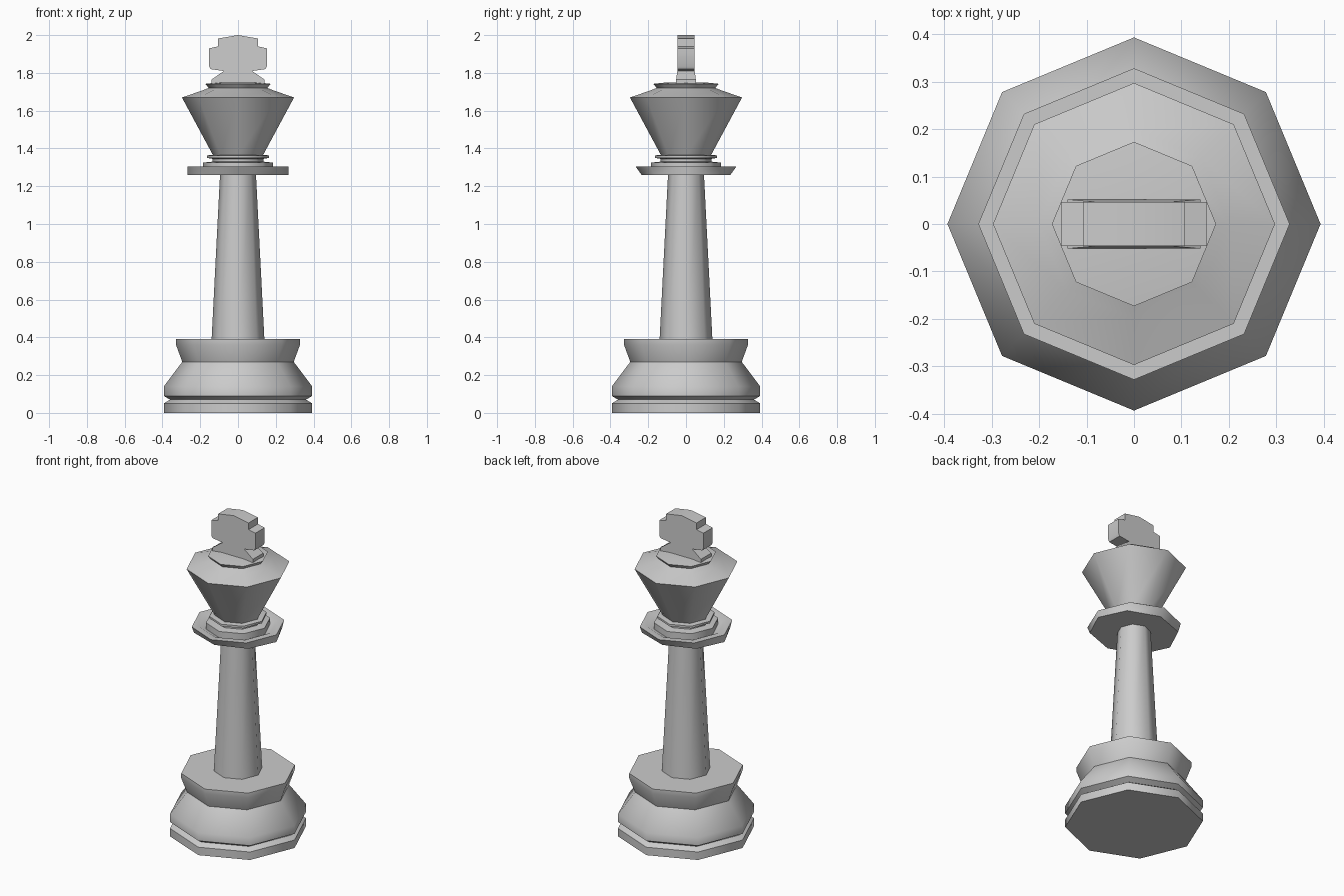
import bpy, bmesh, math

if "Cube" in bpy.data.objects:
    bpy.data.objects.remove(bpy.data.objects["Cube"])

SIDES = 8


def finish(name, bm, angle):
    bmesh.ops.recalc_face_normals(bm, faces=bm.faces)
    mesh = bpy.data.meshes.new(name)
    bm.to_mesh(mesh)
    bm.free()
    obj = bpy.data.objects.new(name, mesh)
    bpy.context.collection.objects.link(obj)
    bpy.ops.object.select_all(action='DESELECT')
    obj.select_set(True)
    bpy.context.view_layer.objects.active = obj
    bpy.ops.object.shade_smooth_by_angle(angle=math.radians(angle))
    return obj


def turned(name, profile, angle=50):
    """Eight-sided lathe; profile points are (radius, z[, y radius])."""
    bm = bmesh.new()
    rings = []
    for p in profile:
        rx, z, ry = p[0], p[1], p[-1] if len(p) == 3 else p[0]
        rings.append([bm.verts.new((rx * math.cos(math.tau * i / SIDES),
                                    ry * math.sin(math.tau * i / SIDES), z))
                      for i in range(SIDES)])
    for a, b in zip(rings, rings[1:]):
        for i in range(SIDES):
            j = (i + 1) % SIDES
            bm.faces.new((a[i], a[j], b[j], b[i]))
    bm.faces.new(rings[0][::-1])
    bm.faces.new(rings[-1])
    return finish(name, bm, angle)


# Moulded foot with a groove near the floor
turned("base", [(0.393, 0), (0.393, 0.05), (0.36, 0.07), (0.393, 0.09),
                (0.393, 0.14), (0.295, 0.27), (0.328, 0.36), (0.328, 0.39),
                (0.14, 0.39)])

# Tapered shaft
turned("shaft", [(0.14, 0.385), (0.095, 1.265)])

# Dished collar, its underside narrower front to back
turned("collar", [(0.267, 1.26, 0.235), (0.267, 1.305), (0.225, 1.305),
                  (0.19, 1.285)])

# Stacked rings under the head
turned("neck_rings", [(0.185, 1.28), (0.185, 1.325), (0.135, 1.33),
                      (0.135, 1.345), (0.165, 1.35), (0.165, 1.363),
                      (0.13, 1.367)])

# Flared head with a lipped cap
turned("head", [(0.13, 1.36), (0.297, 1.67), (0.20, 1.703),
                (0.155, 1.72), (0.173, 1.742), (0.10, 1.75)])

# Cross finial: mirrored outline given thickness
half = [(0.14, 1.74), (0.14, 1.765), (0.075, 1.81), (0.145, 1.82),
        (0.153, 1.835), (0.153, 1.93), (0.106, 1.94), (0.106, 1.982)]
outline = half + [(0, 1.0 + 1.0)] + [(-x, z) for x, z in reversed(half)]
bm = bmesh.new()
sides = [[bm.verts.new((x, s * (0.052 if z < 1.8 else 0.046), z))
          for x, z in outline] for s in (-1, 1)]
for ring in sides:
    bm.faces.new(ring)
for i in range(len(outline)):
    j = (i + 1) % len(outline)
    bm.faces.new((sides[0][i], sides[0][j], sides[1][j], sides[1][i]))
finish("cross_finial", bm, 50)
